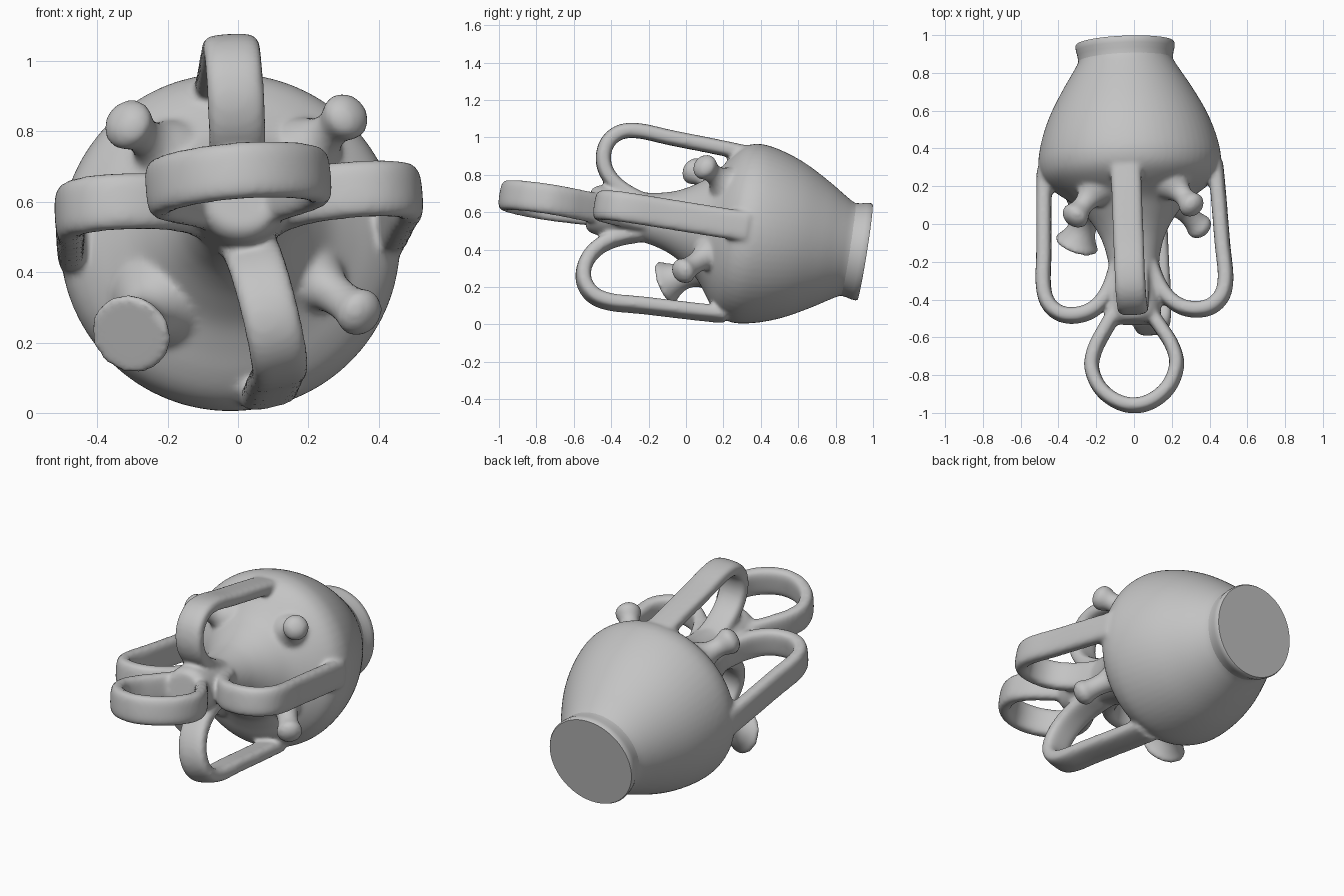
import bpy, bmesh, math
from mathutils import Vector

cube = bpy.data.objects.get("Cube")
if cube:
    bpy.data.objects.remove(cube, do_unlink=True)

clay = bpy.data.materials.new("grey_clay")
clay.use_nodes = True
clay.diffuse_color = (0.55, 0.55, 0.55, 1)
clay.node_tree.nodes["Principled BSDF"].inputs["Base Color"].default_value = (0.55, 0.55, 0.55, 1)

# Tilted axis of the jar, running from the rim towards the front loop
RIM = Vector((-0.048, 0.957, 0.387))
AXIS = Vector((0.04, -0.985, 0.156)).normalized()
UP = (Vector((0, 0, 1)) - AXIS * AXIS.z).normalized()
SIDE = AXIS.cross(UP).normalized()
if SIDE.x < 0:
    SIDE = -SIDE


def radial(deg):
    """Direction around the axis: 0 = +x side, 90 = top."""
    a = math.radians(deg)
    return SIDE * math.cos(a) + UP * math.sin(a)


def smooth_path(pts, steps=5):
    """Catmull-Rom curve through 2D points."""
    p = [Vector(q) for q in pts]
    p = [2 * p[0] - p[1]] + p + [2 * p[-1] - p[-2]]
    out = []
    for a, b, c, d in zip(p, p[1:], p[2:], p[3:]):
        for i in range(steps):
            t = i / steps
            out.append(0.5 * (2 * b + (c - a) * t + (2 * a - 5 * b + 4 * c - d) * t * t
                              + (3 * b - a - 3 * c + d) * t ** 3))
    out.append(p[-2])
    return out


def loft(name, rings):
    """Closed solid skinned over equal-sized rings."""
    bm = bmesh.new()
    vs = [[bm.verts.new(co) for co in ring] for ring in rings]
    n = len(vs[0])
    for r0, r1 in zip(vs, vs[1:]):
        for i in range(n):
            j = (i + 1) % n
            bm.faces.new((r0[i], r0[j], r1[j], r1[i]))
    bm.faces.new(vs[0])
    bm.faces.new(vs[-1])
    bmesh.ops.recalc_face_normals(bm, faces=bm.faces)
    me = bpy.data.meshes.new(name)
    bm.to_mesh(me)
    bm.free()
    me.materials.append(clay)
    ob = bpy.data.objects.new(name, me)
    bpy.context.collection.objects.link(ob)
    return ob


def lathe(name, origin, axis, profile, sides=64):
    """Round solid from (distance along axis, radius) points."""
    axis = axis.normalized()
    e = axis.orthogonal().normalized()
    f = axis.cross(e)
    angs = [2 * math.pi * i / sides for i in range(sides)]
    return loft(name, [[origin + axis * s + (e * math.cos(a) + f * math.sin(a)) * r for a in angs]
                       for s, r in profile])


def band(name, path, out, width=0.162, thick=0.08, n=24):
    """Flat rounded strap following (along axis, outward) points."""
    pts = smooth_path(path)
    flat = AXIS.cross(out).normalized()
    rings = []
    for i, p in enumerate(pts):
        t = (pts[min(i + 1, len(pts) - 1)] - pts[max(i - 1, 0)]).normalized()
        nrm = AXIS * -t.y + out * t.x
        c = RIM + AXIS * p.x + out * p.y
        ring = []
        for k in range(n):
            a = 2 * math.pi * k / n
            ca, sa = math.cos(a), math.sin(a)
            ring.append(c + flat * math.copysign(abs(ca) ** 0.6, ca) * width / 2
                        + nrm * math.copysign(abs(sa) ** 0.6, sa) * thick / 2)
        rings.append(ring)
    return loft(name, rings)


# Jar body narrowing to the front stem
body_profile = [(0.02, 0.24), (0.09, 0.25), (0.15, 0.283), (0.25, 0.345), (0.38, 0.415),
                (0.5, 0.46), (0.61, 0.483), (0.68, 0.477), (0.73, 0.452), (0.775, 0.405),
                (0.82, 0.342), (0.87, 0.28), (0.93, 0.232), (1.0, 0.188), (1.08, 0.155),
                (1.2, 0.132), (1.35, 0.135), (1.46, 0.13), (1.5, 0.1)]
parts = [lathe("jar_body", RIM, AXIS, smooth_path(body_profile))]

# Four strap handles: angle, extra reach along the axis, extra reach outwards
handle_path = [(0.66, 0.44), (0.85, 0.45), (1.1, 0.46), (1.27, 0.47), (1.37, 0.45), (1.43, 0.39),
               (1.445, 0.31), (1.425, 0.23), (1.37, 0.165), (1.29, 0.12), (1.2, 0.09)]
for label, deg, ds, dr in (("left", 4, 0, 0.014), ("top", 93, 0.018, -0.018),
                           ("right", 182, 0, 0.014), ("bottom", 283, 0.03, 0.02)):
    path = [(s + ds * min(1, r / 0.3), r + dr * min(1, r / 0.3)) for s, r in handle_path]
    parts.append(band(label + "_handle", path, radial(deg)))

# Front loop, mirrored across its own centre line
half = [(1.38, 0.06), (1.46, 0.105), (1.54, 0.155), (1.63, 0.205), (1.73, 0.226), (1.84, 0.185), (1.915, 0.1)]
loop_path = half + [(1.942, 0.0)] + [(s, -r) for s, r in reversed(half)]
parts.append(band("front_loop", [(s, r - 0.02) for s, r in loop_path], radial(4), 0.162, 0.076))

# Spouts: (base, tip, neck radius, tip radius, flat flared end)
spouts = {
    "upper_right_spout": ((-0.17, 0.23, 0.71), (-0.325, 0.025, 0.83), 0.053, 0.074, False),
    "upper_left_spout": ((0.17, 0.25, 0.72), (0.32, 0.085, 0.855), 0.052, 0.07, False),
    "lower_left_spout": ((0.16, 0.19, 0.42), (0.36, -0.03, 0.275), 0.055, 0.07, False),
    "lower_right_spout": ((-0.2, 0.19, 0.34), (-0.308, -0.118, 0.22), 0.074, 0.118, True),
}
for name, (base, tip, neck, end, flared) in spouts.items():
    base, tip = Vector(base), Vector(tip)
    L = (tip - base).length
    prof = [(0, neck * 2.6), (L * 0.3, neck * 1.8), (L * 0.5, neck * 1.15), (L * 0.68, neck)]
    if flared:
        prof += [(L * 0.85, end * 0.8), (L * 0.95, end), (L, end * 0.97)]
    else:
        prof += [(L - 0.06, end * 0.85), (L - 0.03, end), (L - 0.005, end * 0.93), (L + 0.02, end * 0.55),
                 (L + 0.027, end * 0.1)]
    parts.append(lathe(name, base, tip - base, smooth_path(prof, 3), 32))

# Fuse the parts into one softly blended clay form
bpy.ops.object.select_all(action='DESELECT')
for ob in parts:
    ob.select_set(True)
bpy.context.view_layer.objects.active = parts[0]
bpy.ops.object.join()
jar = bpy.context.view_layer.objects.active
jar.name = "jar_with_handles"
fuse = jar.modifiers.new("fuse", 'REMESH')
fuse.mode = 'VOXEL'
fuse.voxel_size = 0.012
fuse.use_smooth_shade = True
soften = jar.modifiers.new("soften", 'SMOOTH')
soften.factor = 0.5
soften.iterations = 8

# Crisp closed rim
rim = lathe("rim", RIM, AXIS, [(0, 0.258), (0.008, 0.263), (0.035, 0.261), (0.06, 0.254),
                               (0.09, 0.251), (0.12, 0.25)])
bpy.ops.object.select_all(action='DESELECT')
rim.select_set(True)
bpy.context.view_layer.objects.active = rim
bpy.ops.object.shade_smooth_by_angle(angle=math.radians(40))
